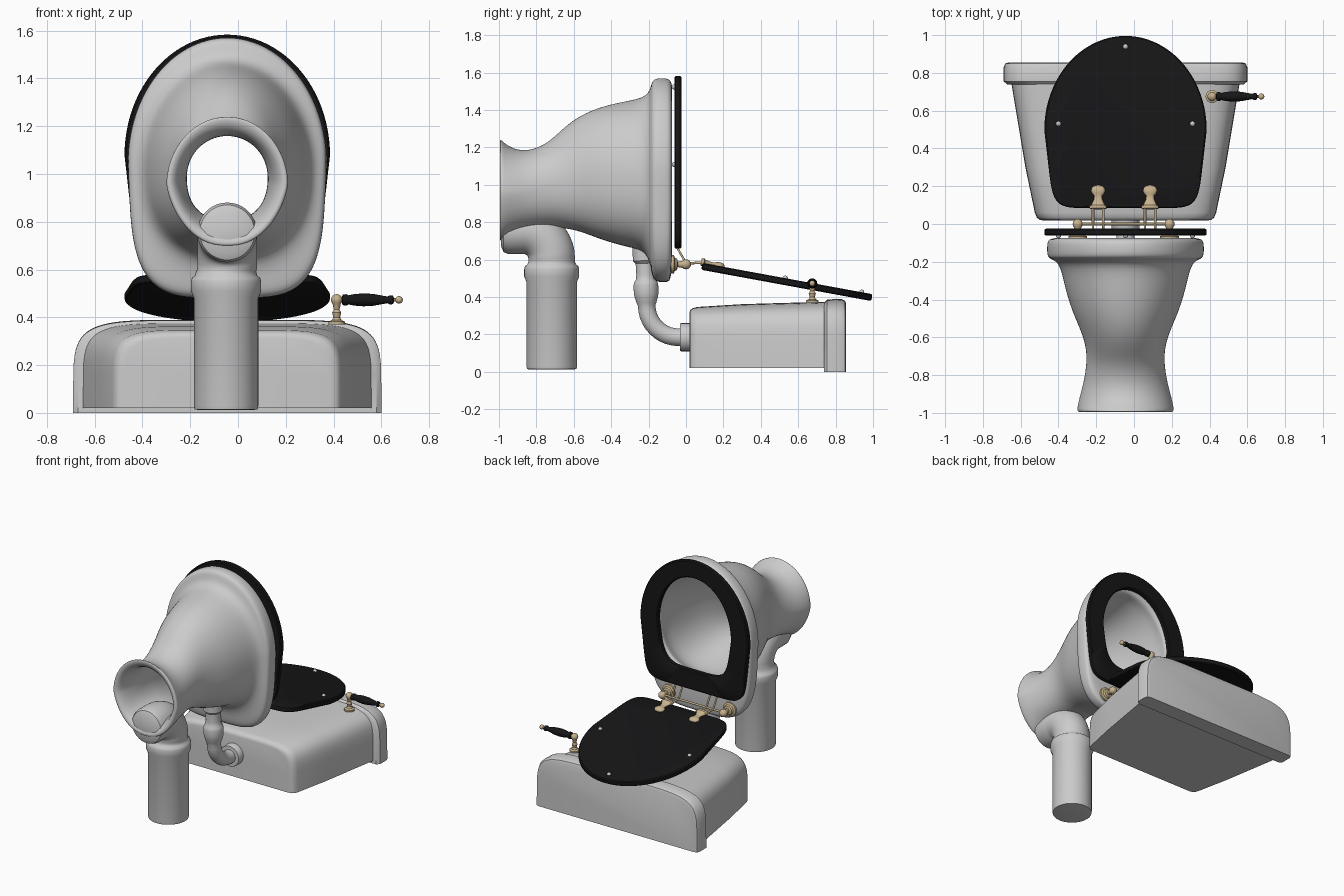
import bpy, bmesh, math
from mathutils import Vector as V

if "Cube" in bpy.data.objects:
    bpy.data.objects.remove(bpy.data.objects["Cube"])

CX = -0.045
X, Y, Z = V((1, 0, 0)), V((0, 1, 0)), V((0, 0, 1))


def material(name, rgb):
    m = bpy.data.materials.new(name)
    m.diffuse_color = (*rgb, 1)
    m.use_nodes = True
    m.node_tree.nodes["Principled BSDF"].inputs["Base Color"].default_value = m.diffuse_color
    return m


BLACK = material("black", (0.008, 0.008, 0.009))
BRASS = material("brass", (0.58, 0.45, 0.27))


def loft(name, rings, mat=None, loop=False, subsurf=0, angle=40):
    """Skin a row of rings; capped at the ends unless it loops back."""
    bm = bmesh.new()
    vs = [[bm.verts.new(p) for p in r] for r in rings]
    n = len(vs[0])
    pairs = list(zip(vs, vs[1:])) + ([(vs[-1], vs[0])] if loop else [])
    for a, b in pairs:
        for i in range(n):
            j = (i + 1) % n
            bm.faces.new((a[i], a[j], b[j], b[i]))
    if not loop:
        bm.faces.new(vs[0])
        bm.faces.new(vs[-1])
    bmesh.ops.recalc_face_normals(bm, faces=bm.faces)
    me = bpy.data.meshes.new(name)
    bm.to_mesh(me)
    bm.free()
    ob = bpy.data.objects.new(name, me)
    bpy.context.collection.objects.link(ob)
    if mat:
        me.materials.append(mat)
    bpy.ops.object.select_all(action='DESELECT')
    ob.select_set(True)
    bpy.context.view_layer.objects.active = ob
    if subsurf:
        for p in me.polygons:
            p.use_smooth = True
        mod = ob.modifiers.new("smooth", 'SUBSURF')
        mod.levels = mod.render_levels = subsurf
    else:
        bpy.ops.object.shade_smooth_by_angle(angle=math.radians(angle))
    return ob


def egg(w, top, bot, mid, n=2.0, k=0.0, segs=48):
    """Round upper half, squarer and tapered lower half."""
    pts = []
    for i in range(segs):
        t = 2 * math.pi * i / segs
        c, s = math.cos(t), math.sin(t)
        if s >= -1e-6:
            pts.append((w * c, mid + (top - mid) * s))
        else:
            e = abs(s) ** (2 / n)
            x = math.copysign(abs(c) ** (2 / n) if abs(c) > 1e-6 else 0, c)
            pts.append((w * x * (1 - k * e), mid - (mid - bot) * e))
    return pts


def tube(name, path, mat=None, segs=32, flat=1.0):
    """Round section swept through (point, radius) pairs; also does lathed parts."""
    rings = []
    for i, (p, r) in enumerate(path):
        d = (path[min(i + 1, len(path) - 1)][0] - path[max(i - 1, 0)][0]).normalized()
        a = Y if abs(d.x) > 0.9 else X
        b = d.cross(a)
        rings.append([p + a * r * math.cos(t) + b * r * flat * math.sin(t)
                      for t in (2 * math.pi * j / segs for j in range(segs))])
    return loft(name, rings, mat)


def lathe(name, origin, axis, profile, mat=None, segs=24, flat=1.0):
    return tube(name, [(V(origin) + axis * h, max(r, 0.0005)) for h, r in profile], mat, segs, flat)


def ball(h, r, n=8):
    return [(h - r * math.cos(math.pi * i / n), r * math.sin(math.pi * i / n)) for i in range(n + 1)]


def bowl_ring(y, w, top, bot):
    """Egg section: squarer at the rim, tapered at the foot."""
    rim = bot < .6
    foot = .25 * max(0, (-.8 - y) / .2)
    mid = bot + (.52 if rim else .47) * (top - bot)
    return [V((CX + x, y, z)) for x, z in egg(w, top, bot, mid, 4 if rim else 2.4, .05 if rim else foot)]


# bowl: outside from foot to rim, then back along the inside
outside = [(-1, .255, 1.255, .695), (-.975, .257, 1.225, .70), (-.92, .245, 1.19, .735),
           (-.84, .222, 1.18, .76), (-.74, .205, 1.22, .772), (-.65, .208, 1.31, .77),
           (-.56, .238, 1.375, .75), (-.45, .288, 1.42, .705), (-.32, .325, 1.448, .668),
           (-.20, .35, 1.47, .645), (-.185, .405, 1.55, .52)]
rim = [(y, .417, 1.572, .478) for y in (-.165, -.10)] + [(-.075, .405, 1.555, .49)]
inside = [(-.072, .33, 1.48, .74), (-.09, .305, 1.45, .76), (-.14, .32, 1.45, .73),
          (-.22, .31, 1.43, .69), (-.42, .26, 1.38, .74), (-.60, .185, 1.29, .80),
          (-.74, .165, 1.18, .81), (-.86, .175, 1.15, .80), (-.99, .21, 1.175, .75)]
loft("bowl", [bowl_ring(*r) for r in outside + rim + inside], loop=True, subsurf=2)


# cistern and its lid, lying on the back
def slab(name, rows, bottom):
    rings = []
    for y, w, top in rows:
        half = []
        for i in range(41):
            t = math.pi * i / 40
            c, s = math.cos(t), abs(math.sin(t))
            half.append(V((CX + math.copysign(abs(c) ** (1 / 3), c) * w, y,
                           bottom + (top - bottom) * (s ** (1 / 3) if s > 1e-6 else 0))))
        rings.append(half)
    return loft(name, rings)


slab("cistern", [(.018, .43, .315), (.022, .455, .33), (.035, .47, .34), (.06, .48, .347),
                 (.30, .53, .362), (.75, .605, .375)], .02)
slab("cistern_lid", [(.738, .625, .37), (.755, .645, .387), (.83, .645, .39),
                     (.85, .637, .38), (.856, .615, .365)], 0)


def bend(centre_y, centre_z, R, r, sign, n=11):
    """Quarter turn from vertical to horizontal."""
    return [(V((CX, centre_y + sign * R * math.cos(a), centre_z + sign * R * math.sin(a))), r)
            for a in (math.pi / 2 * i / (n - 1) for i in range(n))]


# outlet pipe with collar and elbow
out = [(V((CX - .005, -.718, z)), r) for z, r in (
    (.012, .115), (.015, .132), (.03, .135), (.48, .135), (.51, .147),
    (.55, .147), (.565, .143), (.575, .130), (.59, .126))]
out += bend(-.868, .605, .15, .125, 1)
out += [(V((CX, y, .755)), r) for y, r in ((-.95, .125), (-.975, .115), (-.988, .085), (-.992, .002))]
tube("outlet_pipe", out, segs=48)

# flush pipe from bowl to cistern
flush = [(V((CX, -.222 + (.65 - z) * .04, z)), r) for z, r in (
    (.68, .064), (.595, .064), (.58, .05), (.52, .049), (.495, .052), (.48, .062),
    (.465, .066), (.42, .066), (.40, .062), (.37, .053))]
flush += bend(-.04, .355, .17, .047, -1)
flush += [(V((CX, y, .185)), r) for y, r in ((-.033, .047), (-.032, .072), (-.027, .075), (.03, .075))]
tube("flush_pipe", flush)

# seat and seat lid share one outline, placed in a frame (origin, up, normal)
tilt = math.radians(10.4)
SEAT = (V((CX, -.025, .658)), Z, Y)
LID = (V((CX, .088, .582)), V((0, math.cos(tilt), -math.sin(tilt))), V((0, math.sin(tilt), math.cos(tilt))))
T = .037


def place(frame, x, v, h):
    return frame[0] + X * x + frame[1] * v + frame[2] * h


def outline(frame, h, i, hole=False):
    pts = egg(.29 + i, .805 + i, .14 - i, .43, 5, .14, 96) if hole else \
        egg(.43 - i, .925 - i, i, .42, 9, .11, 96)
    return [place(frame, x, v, h) for x, v in pts]


steps = [(-T, .008), (-T + .006, .001), (-T / 2, 0), (-.006, .001), (0, .008)]
loft("seat_lid", [outline(LID, h, i) for h, i in steps], BLACK)
loft("seat", [outline(SEAT, h, i) for h, i in steps] +
     [outline(SEAT, h, i, True) for h, i in reversed(steps)], BLACK, loop=True)

# rubber buffers
for k, (x, v) in enumerate(((0, .865), (-.355, .45), (.355, .45))):
    lathe(f"lid_buffer_{k}", place(LID, x, v, 0), LID[2], ball(0, .014))
    lathe(f"seat_buffer_{k}", place(SEAT, x, v, -T), -Y, ball(0, .014))

# hinge rod, end posts, prongs and ornamental plates
lathe("hinge_rod", (-.30, 0, .58), X, [(0, .007), (.49, .007)], BRASS, 12)
for k, x in enumerate((-.298, .188)):
    lathe(f"hinge_post_{k}", (x, -.08, .575), Y,
          [(0, .05), (.015, .05), (.02, .036), (.032, .03), (.036, .015)] + ball(.08, .027)[2:], BRASS)
for k, x in enumerate((-.19, .085)):
    lathe(f"hinge_plate_{k}", place(LID, x - CX, -.008, .004), LID[1],
          [(0, .044), (.016, .046), (.02, .036), (.032, .03), (.05, .022), (.07, .02), (.08, .03),
           (.095, .037), (.11, .035), (.122, .024), (.128, 0)], BRASS, flat=.45)
    for side, s in (("left", -1), ("right", 1)):
        px = x + s * .027
        tube(f"lid_prong_{k}_{side}", [(V((px, -.008, .58)), .007), (V((px, .10, .584)), .007)], BRASS, 10)
        tube(f"seat_prong_{k}_{side}", [(V((px, .004, .576)), .006), (V((px, -.05, .668)), .006)], BRASS, 10)

# flush handle
lathe("handle_post", (.413, .675, .37), Z,
      [(0, .034), (.012, .034), (.018, .02), (.03, .014), (.05, .019), (.062, .012)] +
      ball(.103, .024)[2:], BRASS)
lathe("handle_neck", (.42, .675, .473), X, [(0, .012), (.03, .012)], BRASS, 16)
lathe("handle_grip", (.435, .675, .473), X,
      [(0, .012), (.003, .022), (.018, .024), (.028, .019), (.05, .024), (.09, .027), (.13, .025),
       (.19, .014), (.20, .019), (.213, .018), (.218, .008)], BLACK)
lathe("handle_tip", (.648, .675, .473), X, [(0, .007), (.012, .007)] + ball(.026, .016)[2:], BRASS, 16)
